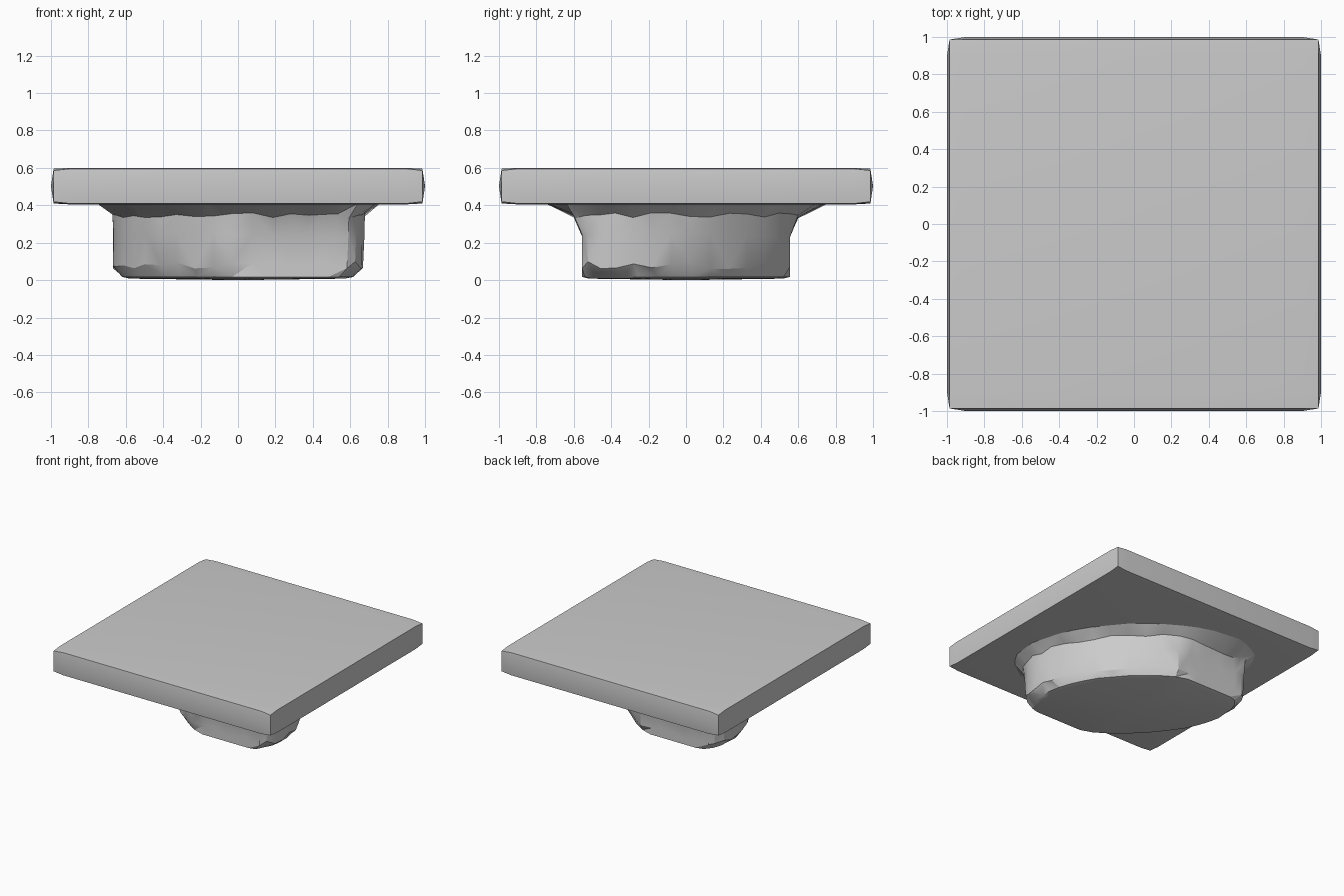
import bpy, bmesh, math, random
from mathutils import Vector

random.seed(4)
cube = bpy.data.objects.get("Cube")
if cube:
    bpy.data.objects.remove(cube, do_unlink=True)

# Single grey material
grey = bpy.data.materials.new("light_grey")
grey.use_nodes = True
colour = (0.6, 0.6, 0.6, 1)
grey.diffuse_color = colour
grey.node_tree.nodes["Principled BSDF"].inputs["Base Color"].default_value = colour


def finish(bm, name, angle):
    bmesh.ops.recalc_face_normals(bm, faces=bm.faces[:])
    mesh = bpy.data.meshes.new(name)
    bm.to_mesh(mesh)
    bm.free()
    mesh.materials.append(grey)
    obj = bpy.data.objects.new(name, mesh)
    bpy.context.collection.objects.link(obj)
    bpy.ops.object.select_all(action="DESELECT")
    obj.select_set(True)
    bpy.context.view_layer.objects.active = obj
    bpy.ops.object.shade_smooth_by_angle(angle=math.radians(angle))
    return obj


# Square slab: faces bulge slightly, edges and corners are drawn in
HALF_HEIGHT, MID_Z, PULL = 0.0975, 0.5025, 0.014
bm = bmesh.new()
bmesh.ops.create_cube(bm, size=2)
for axis, offset in ((0, -0.9), (0, 0.9), (1, -0.9), (1, 0.9), (2, 0)):
    normal = Vector((0, 0, 0))
    normal[axis] = 1
    bmesh.ops.bisect_plane(bm, geom=bm.verts[:] + bm.edges[:] + bm.faces[:],
                           plane_co=normal * offset, plane_no=normal)
for v in bm.verts:
    outer = [i for i in range(3) if abs(v.co[i]) > 0.99]
    v.co.z *= HALF_HEIGHT
    if len(outer) > 1:
        for i in outer:
            pull = PULL if len(outer) == 3 or i < 2 else PULL / 3
            v.co[i] -= math.copysign(pull, v.co[i])
    v.co.z += MID_Z
finish(bm, "slab", 30)


# Rough pedestal: diagonal oval rings cut flat at front and back, each with
# long radius, short radius, depth limit, height and height roughness
RINGS = (
    (0.72, 0.40, 0.52, 0.008, 0.0),
    (0.765, 0.44, 0.555, 0.017, 0.0),
    (0.84, 0.47, 0.555, 0.08, 0.02),
    (0.84, 0.47, 0.555, 0.24, 0.015),
    (0.845, 0.47, 0.6, 0.345, 0.015),
    (0.925, 0.56, 0.77, 0.41, 0.0),
)
SEGMENTS = 40
bm = bmesh.new()
loops = []
for long, short, limit, z, rough in RINGS:
    loop = []
    for k in range(SEGMENTS):
        t = math.tau * k / SEGMENTS
        s = 1 - random.uniform(0, 0.02)
        u = long * s * math.cos(t) * math.sqrt(0.5)
        w = short * s * math.sin(t) * math.sqrt(0.5)
        y = max(-limit, min(limit, w - u))
        loop.append(bm.verts.new((u + w, y, z + random.uniform(-rough, rough))))
    loops.append(loop)
for low, high in zip(loops, loops[1:]):
    for k in range(SEGMENTS):
        n = (k + 1) % SEGMENTS
        if k % 2:
            bm.faces.new((low[k], low[n], high[n]))
            bm.faces.new((low[k], high[n], high[k]))
        else:
            bm.faces.new((low[k], low[n], high[k]))
            bm.faces.new((low[n], high[n], high[k]))
# Shallow underside and hidden top cap
centre = bm.verts.new((0, 0, 0))
for k in range(SEGMENTS):
    bm.faces.new((centre, loops[0][(k + 1) % SEGMENTS], loops[0][k]))
bm.faces.new(loops[-1])
finish(bm, "pedestal", 28)
